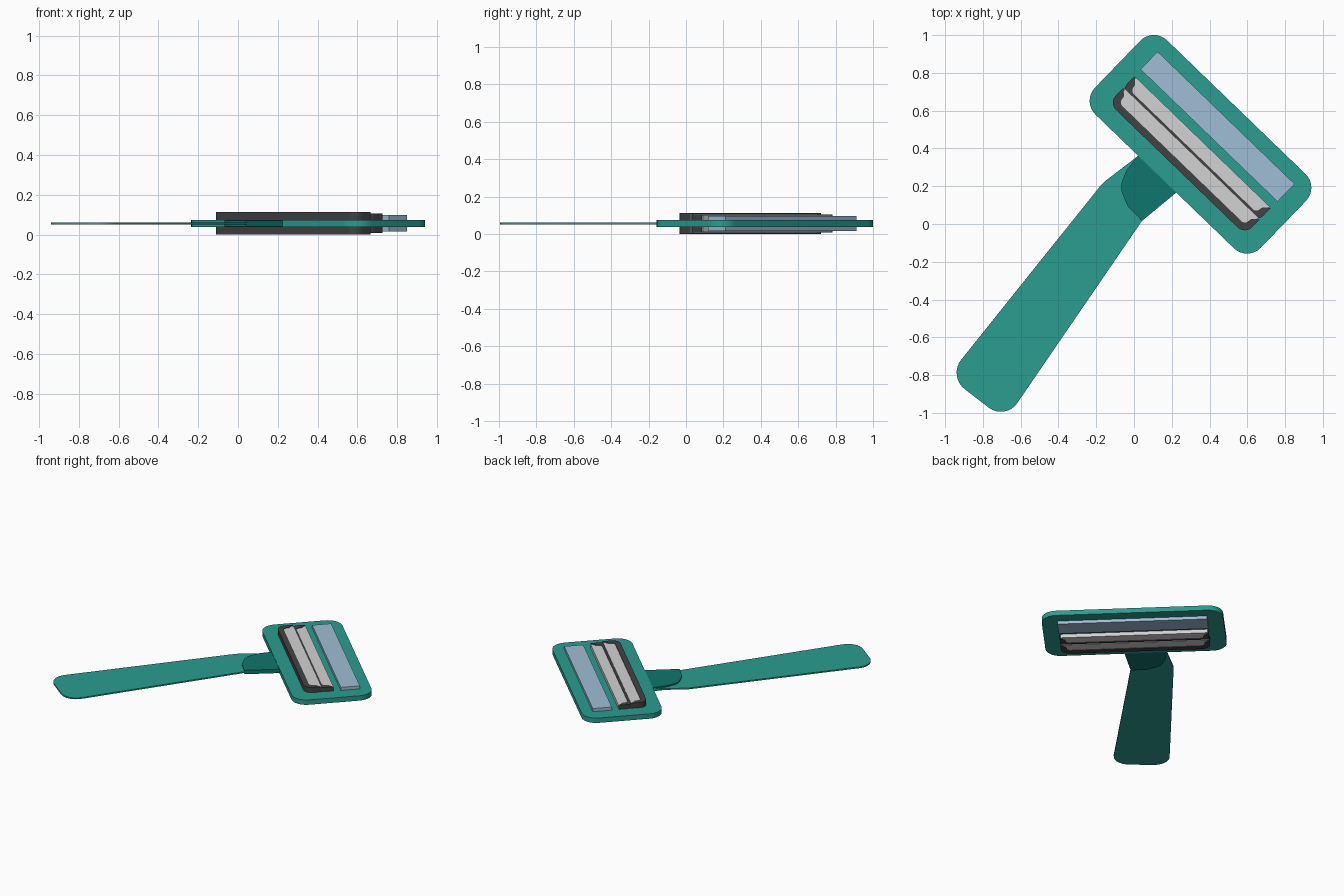
import bpy, bmesh, math
from mathutils import Vector, Matrix

if "Cube" in bpy.data.objects:
    bpy.data.objects.remove(bpy.data.objects["Cube"], do_unlink=True)

MID = 0.0565                                   # shared middle plane
HEAD = Matrix.Translation((0.352, 0.422, 0)) @ Matrix.Rotation(math.radians(-44), 4, 'Z')


def material(name, rgb):
    linear = [((c / 255 + 0.055) / 1.055) ** 2.4 for c in rgb] + [1]
    m = bpy.data.materials.new(name)
    m.use_nodes = True
    m.diffuse_color = linear
    bsdf = m.node_tree.nodes["Principled BSDF"]
    bsdf.inputs["Base Color"].default_value = linear
    bsdf.inputs["Roughness"].default_value = 0.6
    return m


teal = material("teal plastic", (42, 157, 143))
deep_teal = material("deep teal plastic", (15, 118, 110))
charcoal = material("charcoal", (66, 66, 66))
steel = material("steel", (210, 210, 210))
pale_blue = material("pale blue strip", (160, 190, 214))


def fillet(corners, steps=8):
    """Outline from (x, y, radius) corners, rounding those with a radius."""
    out = []
    for i, (x, y, r) in enumerate(corners):
        p = Vector((x, y))
        if r == 0:
            out.append(p)
            continue
        a = (Vector(corners[i - 1][:2]) - p).normalized()
        b = (Vector(corners[(i + 1) % len(corners)][:2]) - p).normalized()
        half = a.angle(b) / 2
        centre = p + (a + b).normalized() * r / math.sin(half)
        start = p + a * r / math.tan(half) - centre
        end = p + b * r / math.tan(half) - centre
        sweep = start.angle_signed(end)
        for k in range(steps + 1):
            out.append(centre + Matrix.Rotation(-sweep * k / steps, 2) @ start)
    return out


def slab(name, outline, half_height, mat, frame=Matrix()):
    """Extrude an outline equally above and below the middle plane."""
    bm = bmesh.new()
    face = bm.faces.new([bm.verts.new((p[0], p[1], MID - half_height)) for p in outline])
    top = bmesh.ops.extrude_face_region(bm, geom=[face])["geom"]
    bmesh.ops.translate(bm, vec=(0, 0, 2 * half_height),
                        verts=[v for v in top if isinstance(v, bmesh.types.BMVert)])
    bmesh.ops.recalc_face_normals(bm, faces=bm.faces)
    bm.transform(frame)
    mesh = bpy.data.meshes.new(name)
    bm.to_mesh(mesh)
    bm.free()
    mesh.materials.append(mat)
    ob = bpy.data.objects.new(name, mesh)
    bpy.context.collection.objects.link(ob)
    bpy.ops.object.select_all(action='DESELECT')
    ob.select_set(True)
    bpy.context.view_layer.objects.active = ob
    bpy.ops.object.shade_smooth_by_angle(angle=math.radians(35))
    return ob


def box(x, y0, y1, r=0):
    return fillet([(-x, y0, r), (x, y0, r), (x, y1, r), (-x, y1, r)])


# Handle and the thicker neck joining it to the head
slab("handle", fillet([(-0.985, -0.806, 0.11), (-0.681, -1.04, 0.105), (0.042, 0.016, 0),
                       (0.021, 0.36, 0), (-0.165, 0.218, 0.2)]), 0.005, teal)
slab("neck", fillet([(0.042, 0.016, 0), (0.24, 0.18, 0), (0.04, 0.375, 0), (0.021, 0.36, 0),
                     (-0.04, 0.285, 0.1), (-0.075, 0.195, 0.1), (-0.035, 0.095, 0.1)]),
     0.0145, deep_teal)

# Head plate and lubricating strip
slab("head_plate", box(0.61, -0.273, 0.273, 0.1), 0.018, teal, HEAD)
slab("lubricating_strip", box(0.504, 0.065, 0.195), 0.041, pale_blue, HEAD)

# Two blades, each held in a hooked guard with tapering ends
for label, low, high, half in (("lower", -0.18, -0.068, 0.0565), ("upper", -0.092, 0.017, 0.049)):
    guard = fillet([(-0.502, high, 0), (-0.502, low, 0.055), (0.502, low, 0.055), (0.502, high, 0),
                    (0.468, high - 0.03, 0), (0.46, low + 0.038, 0.025),
                    (-0.46, low + 0.038, 0.025), (-0.468, high - 0.03, 0)])
    slab(label + "_blade_guard", guard, half, charcoal, HEAD)
    blade = [(-0.465, low + 0.03), (0.465, low + 0.03), (0.475, high - 0.03),
             (0.496, high), (-0.496, high), (-0.475, high - 0.03)]
    slab(label + "_blade", blade, half - 0.004, steel, HEAD)
